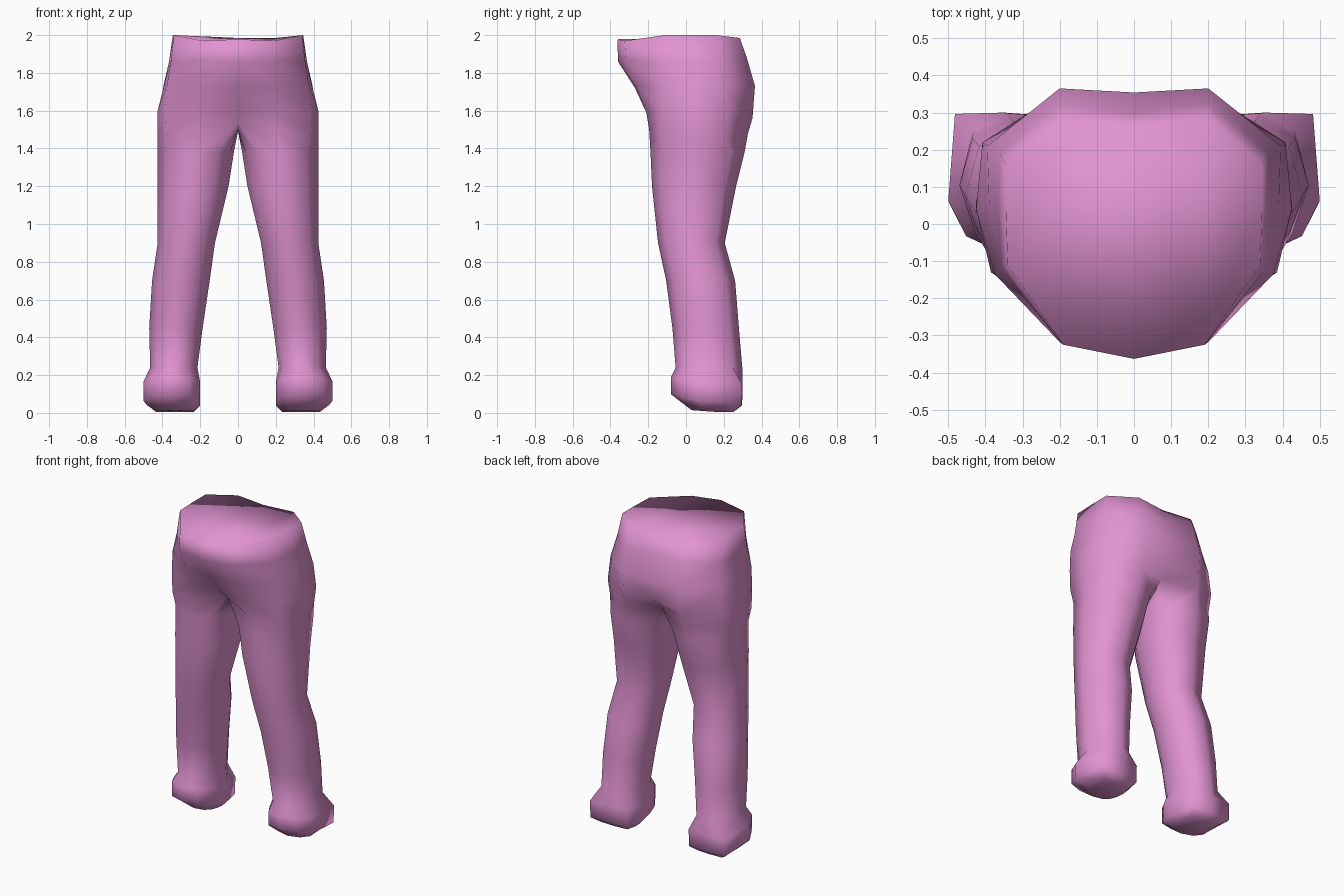
import bpy, bmesh

cube = bpy.data.objects.get("Cube")
if cube:
    bpy.data.objects.remove(cube, do_unlink=True)

# Single pink fabric colour
pink = bpy.data.materials.new("pink_fabric")
pink.use_nodes = True
colour = (0.76, 0.295, 0.65, 1.0)
pink.diffuse_color = colour
bsdf = pink.node_tree.nodes["Principled BSDF"]
bsdf.inputs["Base Color"].default_value = colour
bsdf.inputs["Roughness"].default_value = 0.8

# Half rings of the hips, from front centre round the side to back centre
waist = [(0, -.363, 1.978), (.19, -.325, 1.97), (.34, -.11, 2), (.345, .04, 2),
         (.345, .16, 2), (.2, .285, 1.985), (0, .262, 1.985)]
belly = [(0, -.36, 1.86), (.2, -.318, 1.865), (.355, -.12, 1.86), (.365, .05, 1.86),
         (.36, .19, 1.87), (.2, .322, 1.88), (0, .3, 1.88)]
seat = [(0, -.27, 1.72), (.19, -.265, 1.73), (.375, -.135, 1.74), (.39, .05, 1.74),
        (.395, .21, 1.73), (.2, .365, 1.73), (0, .354, 1.73)]
hip = [(0, -.185, 1.6), (.2, -.21, 1.59), (.385, -.13, 1.6), (.425, .04, 1.6),
       (.408, .22, 1.58), (.2, .352, 1.56), (0, .33, 1.59)]
# Crotch ring, closed along the centre line
crotch = [(0, -.11, 1.54), (.2, -.195, 1.5), (.38, -.13, 1.47), (.425, .04, 1.47),
          (.405, .2, 1.47), (.205, .328, 1.48), (0, .25, 1.52),
          (0, .16, 1.5), (0, .05, 1.49), (0, -.03, 1.5)]

# Unit cross-sections: front inner, round the outside, back, inside
LEG = [(-.6, -.8), (0, -1), (.7, -.72), (1, 0), (.75, .72),
       (0, 1), (-.65, .8), (-1, .35), (-1, -.05), (-.9, -.45)]
FOOT = [(-.62, -.85), (0, -1), (.68, -.75), (1, -.25), (.88, .98),
        (0, 1), (-.85, .95), (-1, .35), (-1, -.1), (-.9, -.5)]


def section(shape, x0, x1, y0, y1, z, front_lift=0.0):
    """Fit a unit cross-section to a box, optionally lifting its front."""
    cx, cy, rx, ry = (x0 + x1) / 2, (y0 + y1) / 2, (x1 - x0) / 2, (y1 - y0) / 2
    return [(cx + u * rx, cy + v * ry, z + front_lift * max(0, .3 - v))
            for u, v in shape]


# Leg sections: inner x, outer x, front y, back y, height
leg_sizes = [(.022, .425, -.188, .31, 1.38), (.05, .425, -.18, .265, 1.2),
             (.122, .425, -.148, .205, .9), (.15, .455, -.105, .26, .7),
             (.187, .47, -.072, .28, .45), (.215, .465, -.055, .298, .24)]
legs = [section(LEG, *s) for s in leg_sizes]
feet = [section(FOOT, .2, .5, -.08, .3, .15, .03),
        section(FOOT, .2, .5, -.08, .297, .04, .045),
        section(FOOT, .235, .44, .03, .25, .004, .008)]

bm = bmesh.new()
rings = [[bm.verts.new(p) for p in r]
         for r in [waist, belly, seat, hip, crotch] + legs + feet]

# Bridge the rings: open strips on the hips, closed tubes on the leg
for top, low in zip(rings, rings[1:]):
    n = len(top)
    for i in range(n if n == 10 else n - 1):
        j = (i + 1) % n
        bm.faces.new((top[i], low[i], low[j], top[j]))
bm.faces.new(rings[0])
bm.faces.new(list(reversed(rings[-1])))

mesh = bpy.data.meshes.new("trousers")
for f in bm.faces:
    f.smooth = True
bm.to_mesh(mesh)
bm.free()
mesh.materials.append(pink)
trousers = bpy.data.objects.new("trousers", mesh)
bpy.context.collection.objects.link(trousers)

# Mirror the half across x and weld the centre seam
mirror = trousers.modifiers.new("mirror", 'MIRROR')
mirror.use_clip = True
mirror.merge_threshold = 0.001
